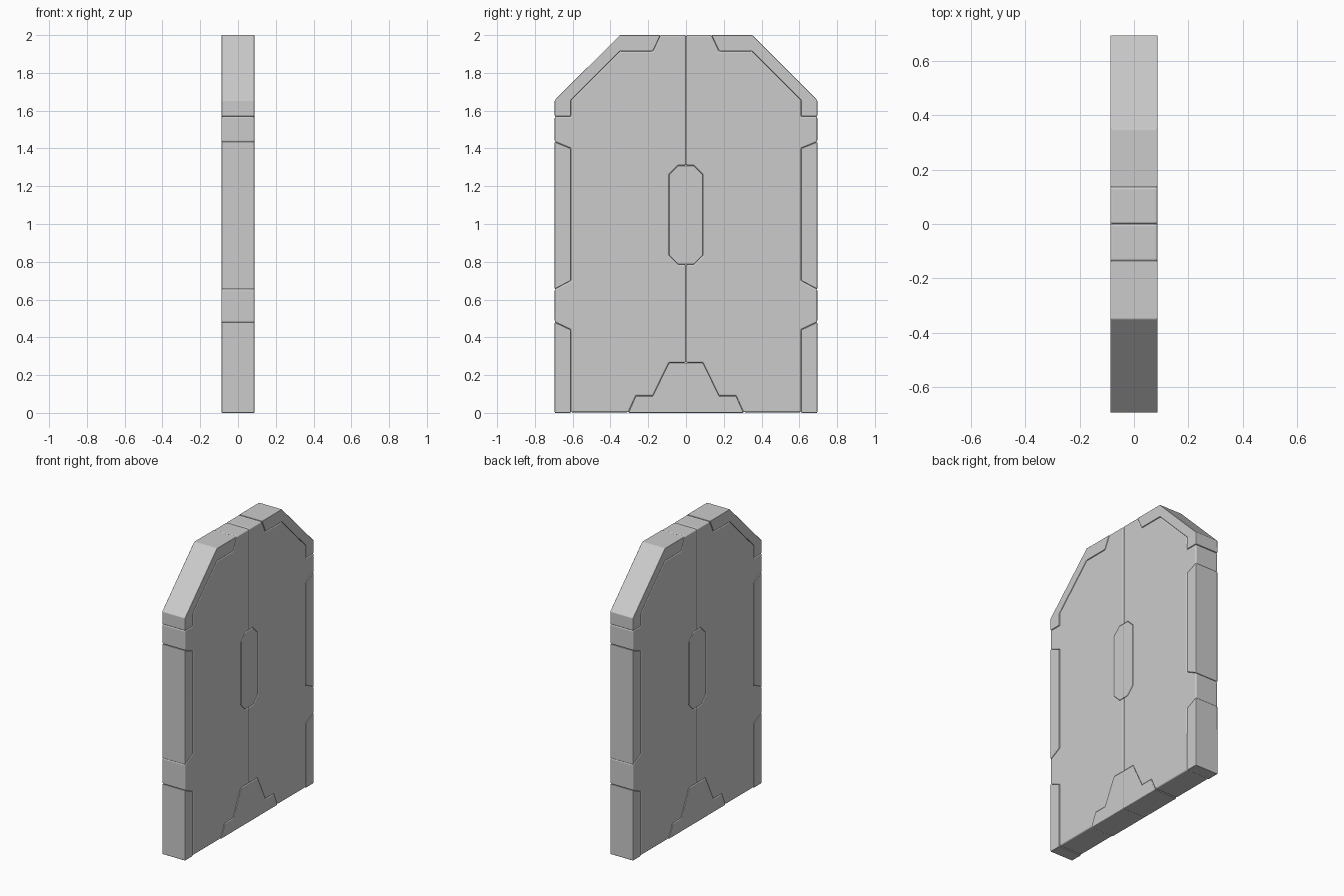
import bpy, bmesh, math

if "Cube" in bpy.data.objects:
    bpy.data.objects.remove(bpy.data.objects["Cube"])

HALF = 0.087  # half thickness of the door


def plate(name, profile, width, soft_seam=False):
    """Extrude a (y, z) half profile through x, bevel its edges and mirror it across y."""
    bm = bmesh.new()
    face = bm.faces.new([bm.verts.new((-HALF, y, z)) for y, z in profile])
    ext = bmesh.ops.extrude_face_region(bm, geom=[face], use_keep_orig=True)
    for v in ext["geom"]:
        if isinstance(v, bmesh.types.BMVert):
            v.co.x = HALF
    bmesh.ops.recalc_face_normals(bm, faces=bm.faces)
    weight = bm.edges.layers.float.new("bevel_weight_edge")
    for e in bm.edges:
        on_seam = all(abs(v.co.y) < 1e-5 for v in e.verts)
        e[weight] = 0.25 if on_seam and soft_seam else 1.0
    mesh = bpy.data.meshes.new(name)
    bm.to_mesh(mesh)
    bm.free()
    obj = bpy.data.objects.new(name, mesh)
    bpy.context.collection.objects.link(obj)
    for o in bpy.context.selected_objects:
        o.select_set(False)
    obj.select_set(True)
    bpy.context.view_layer.objects.active = obj
    bpy.ops.object.shade_smooth_by_angle(angle=math.radians(35))
    bev = obj.modifiers.new("edge_bevel", "BEVEL")
    bev.limit_method = "WEIGHT"
    bev.width = width
    bev.segments = 3
    bev.harden_normals = True
    mir = obj.modifiers.new("other_leaf", "MIRROR")
    mir.use_axis = (False, True, False)
    mir.use_mirror_merge = False
    return obj


# Main door leaf with hinge tabs and cut-outs for trim, foot and handle
plate("door_leaf", [
    (0, 0.265), (0.09, 0.265), (0.175, 0.09), (0.265, 0.09), (0.305, 0.003),
    (0.61, 0.003), (0.61, 0.44), (0.695, 0.48), (0.695, 0.655), (0.61, 0.70),
    (0.61, 1.40), (0.695, 1.435), (0.695, 1.57), (0.61, 1.57), (0.61, 1.655),
    (0.35, 1.915), (0.175, 1.915), (0.135, 2.0), (0, 2.0), (0, 1.31),
    (0.04, 1.31), (0.09, 1.26), (0.09, 0.835), (0.04, 0.785), (0, 0.785)], 0.009)

# Side trims
plate("lower_side_trim", [(0.61, 0), (0.695, 0), (0.695, 0.48), (0.61, 0.44)], 0.004)
plate("middle_side_trim", [(0.61, 0.70), (0.695, 0.655), (0.695, 1.435), (0.61, 1.40)], 0.004)

# Sloped top corner trim
plate("top_corner_trim", [
    (0.61, 1.57), (0.695, 1.57), (0.695, 1.655), (0.35, 2.0),
    (0.135, 2.0), (0.175, 1.915), (0.35, 1.915), (0.61, 1.655)], 0.004)

# Stepped foot plate and central handle plate
plate("foot_plate", [
    (0, 0), (0.305, 0), (0.265, 0.09), (0.175, 0.09), (0.09, 0.265), (0, 0.265)], 0.005, True)
plate("handle_plate", [
    (0, 0.785), (0.04, 0.785), (0.09, 0.835), (0.09, 1.26), (0.04, 1.31), (0, 1.31)], 0.005, True)
